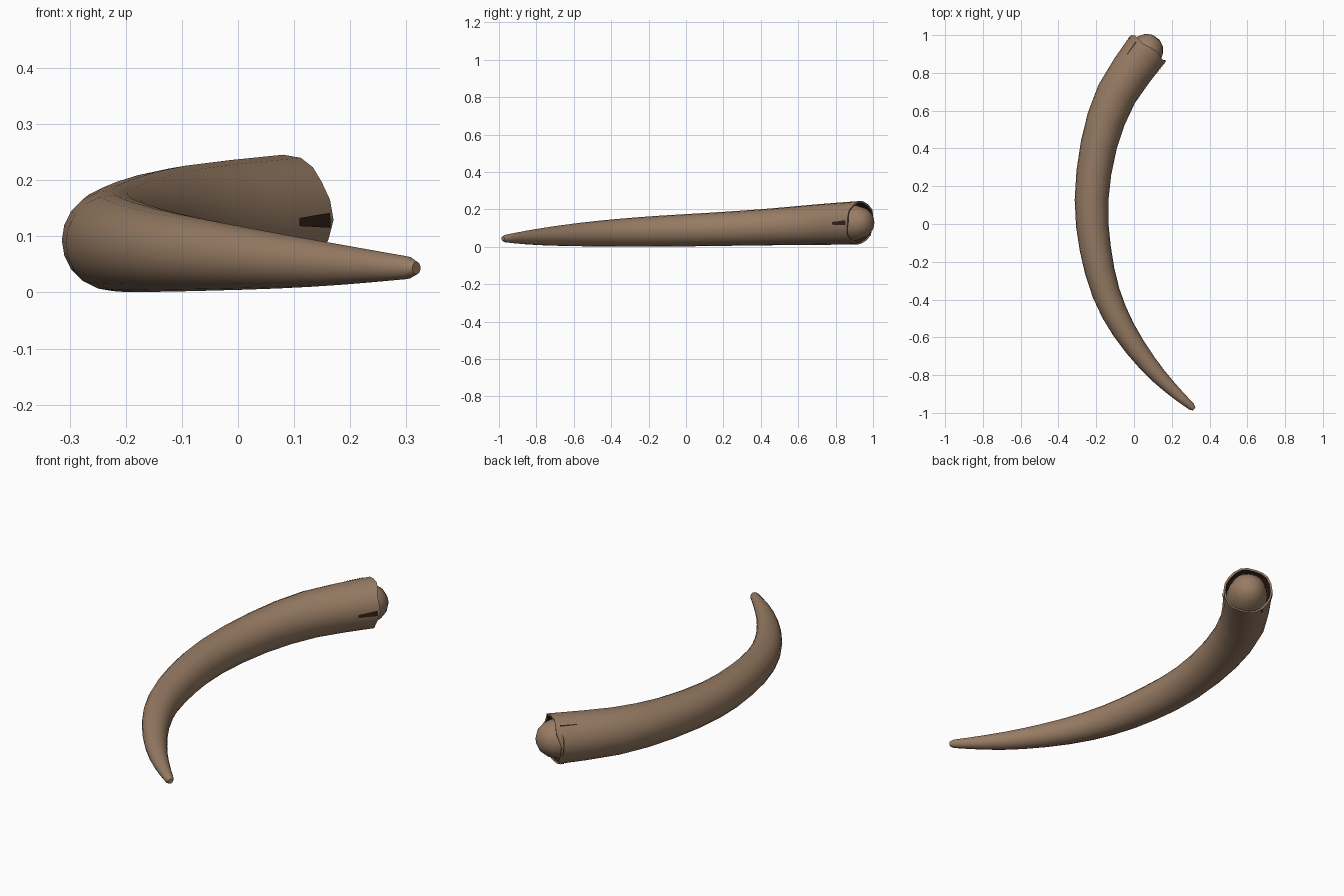
import bpy, bmesh, math
from mathutils import Vector

if "Cube" in bpy.data.objects:
    bpy.data.objects.remove(bpy.data.objects["Cube"])

SIDES = 20
# centre line and radius of the horn, tip to base: x, y, z, r
PATH = [Vector(p) for p in (
    (0.303, -0.966, 0.044, 0.020), (0.19, -0.865, 0.049, 0.035),
    (0.072, -0.738, 0.056, 0.049), (-0.055, -0.56, 0.066, 0.063),
    (-0.148, -0.365, 0.075, 0.074), (-0.205, -0.13, 0.084, 0.083),
    (-0.225, 0.125, 0.093, 0.089), (-0.186, 0.42, 0.105, 0.097),
    (-0.092, 0.688, 0.118, 0.108), (0.075, 0.93, 0.129, 0.116))]
LAST = len(PATH) - 1


def material(name, colour):
    m = bpy.data.materials.new(name)
    m.diffuse_color = (*colour, 1)
    m.use_nodes = True
    m.node_tree.nodes["Principled BSDF"].inputs["Base Color"].default_value = m.diffuse_color
    return m


HORN = material("horn brown", (0.31, 0.20, 0.127))
DARK = material("dark brown", (0.035, 0.016, 0.010))


def sample(t):
    """Smooth point on the path, t from 0 (tip) to LAST (base)."""
    i = min(int(t), LAST - 1)
    f = t - i
    b, c = PATH[i], PATH[i + 1]
    a = PATH[i - 1] if i else 2 * b - c
    d = PATH[i + 2] if i + 2 <= LAST else 2 * c - b
    return 0.5 * (2 * b + (c - a) * f + (2 * a - 5 * b + 4 * c - d) * f ** 2
                  + (3 * b - a - 3 * c + d) * f ** 3)


def frame(t):
    p = sample(t)
    axis = (sample(min(t + 0.02, LAST)) - sample(max(t - 0.02, 0))).xyz.normalized()
    side = axis.cross(Vector((0, 0, 1))).normalized()
    return p.xyz, p.w, axis, side, side.cross(axis)


def point(t, a, scale=1.0, push=0.0):
    p, r, axis, side, up = frame(t)
    return p + (side * math.cos(a) + up * math.sin(a)) * r * scale + axis * push


def finish(name, bm, mats):
    me = bpy.data.meshes.new(name)
    bm.to_mesh(me)
    bm.free()
    for m in mats:
        me.materials.append(m)
    ob = bpy.data.objects.new(name, me)
    bpy.context.collection.objects.link(ob)
    bpy.context.view_layer.objects.active = ob
    ob.select_set(True)
    bpy.ops.object.shade_smooth_by_angle(angle=math.radians(40))
    ob.select_set(False)


def ring(bm, t, scale=1.0, push=lambda a: 0.0):
    angles = [2 * math.pi * k / SIDES for k in range(SIDES)]
    return [bm.verts.new(point(t, a, scale, push(a))) for a in angles]


def bridge(bm, r0, r1, mat=0):
    for k in range(SIDES):
        n = (k + 1) % SIDES
        bm.faces.new((r0[k], r0[n], r1[n], r1[k])).material_index = mat


def chipped(a):
    """Uneven broken edge at the base."""
    return 0.014 * math.sin(a) - 0.006 * math.cos(a) + 0.006 * math.cos(5 * a)


# horn shell with chipped rim and dark inner wall
bm = bmesh.new()
rings = [ring(bm, 0, 0.55, lambda a: -0.02)]
rings += [ring(bm, 0.5 * i) for i in range(2 * LAST)]
rings.append(ring(bm, LAST, 1.0, chipped))
for r0, r1 in zip(rings, rings[1:]):
    bridge(bm, r0, r1)
bm.faces.new(rings[0][::-1])
lip = ring(bm, LAST, 0.92, lambda a: chipped(a) - 0.002)
deep = ring(bm, LAST, 0.84, lambda a: -0.07)
bridge(bm, rings[-1], lip)
bridge(bm, lip, deep, 1)
finish("horn_shell", bm, (HORN, DARK))

# rounded core showing in the open base
bm = bmesh.new()
profile = ((0.86, -0.075), (0.80, -0.02), (0.68, 0.025), (0.48, 0.055), (0.22, 0.071))
rings = [ring(bm, LAST, s, lambda a, h=h: h) for s, h in profile]
for r0, r1 in zip(rings, rings[1:]):
    bridge(bm, r0, r1)
bm.faces.new(rings[-1])
finish("horn_core", bm, (HORN,))


# thin dark cracks lying on the shell near the base
def crack(name, t0, t1, a0, width):
    bm = bmesh.new()
    steps = 5
    rows = []
    for i in range(steps + 1):
        f = i / steps
        w = math.radians(width) * (0.55 + 0.45 * f)
        rows.append([bm.verts.new(point(t0 + (t1 - t0) * f, math.radians(a0) + w * s, 1.02))
                     for s in (-0.5, 0, 0.5)])
    for r0, r1 in zip(rows, rows[1:]):
        for k in range(2):
            bm.faces.new((r0[k], r0[k + 1], r1[k + 1], r1[k]))
    finish(name, bm, (DARK,))


crack("side_crack", 9 - 0.33, 8.96, 0, 13)
crack("top_crack", 9 - 0.3, 8.98, 128, 4)
crack("lower_crack", 9 - 0.14, 8.95, 235, 7)
crack("rim_stain", 9 - 0.05, 8.97, 175, 55)
